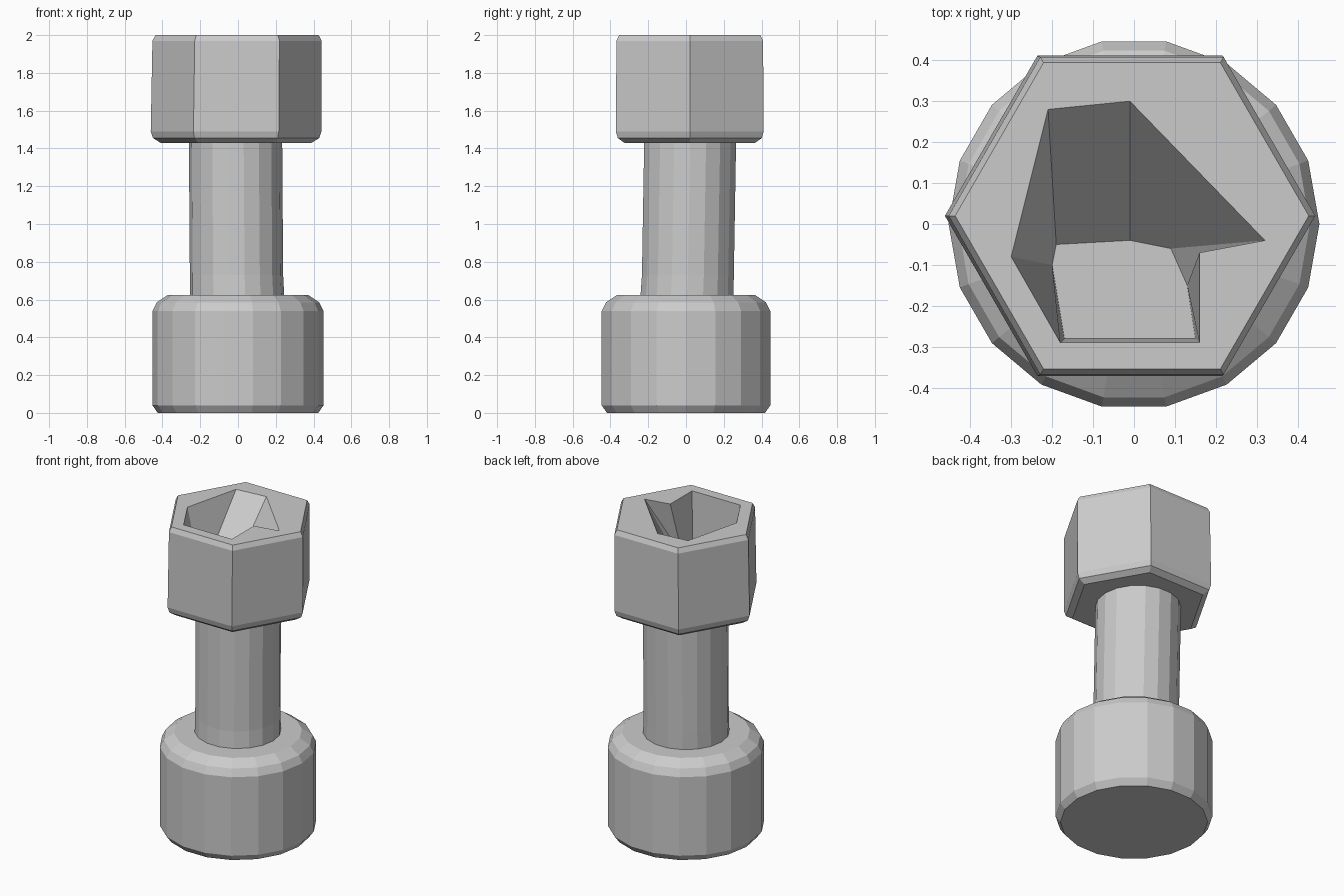
import bpy, bmesh
from math import cos, sin, pi

if "Cube" in bpy.data.objects:
    bpy.data.objects.remove(bpy.data.objects["Cube"])


def loft(name, rings):
    """Closed flat-shaded solid through rings of 3D points with equal counts."""
    bm = bmesh.new()
    loops = [[bm.verts.new(p) for p in ring] for ring in rings]
    n = len(loops[0])
    for a, b in zip(loops, loops[1:]):
        for i in range(n):
            j = (i + 1) % n
            bm.faces.new((a[i], a[j], b[j], b[i]))
    bm.faces.new(loops[0][::-1])
    bm.faces.new(loops[-1])
    bmesh.ops.recalc_face_normals(bm, faces=bm.faces)
    mesh = bpy.data.meshes.new(name)
    bm.to_mesh(mesh)
    bm.free()
    obj = bpy.data.objects.new(name, mesh)
    bpy.context.collection.objects.link(obj)
    return obj


def ring(sides, r, z, cx=0, cy=0, turn=0):
    return [(cx + r * cos(turn + 2 * pi * i / sides),
             cy + r * sin(turn + 2 * pi * i / sides), z) for i in range(sides)]


# Round foot with chamfered rims
loft("base", [ring(18, r, z) for r, z in
              [(0.425, 0.0), (0.453, 0.04), (0.453, 0.54), (0.43, 0.585), (0.37, 0.625)]])

# Slightly leaning shank with a small flare at the foot
loft("shank", [ring(18, r, z, cx, cy) for r, z, cx, cy in
               [(0.25, 0.615, -0.005, 0.005), (0.247, 0.73, -0.008, 0.01),
                (0.247, 1.44, -0.013, 0.022)]])

# Hexagonal head, points left and right
head = loft("hex_head", [ring(6, r, z, cx, 0.02) for r, z, cx in
                         [(0.40, 1.43, -0.01), (0.44, 1.455, -0.01), (0.452, 1.49, -0.01),
                          (0.448, 1.97, -0.005), (0.432, 2.0, -0.005)]])

# Irregular socket: steep front walls, sloping back walls
rim = [(-0.30, -0.08), (-0.21, 0.28), (-0.01, 0.30), (0.32, -0.04),
       (0.16, -0.07), (0.16, -0.29), (-0.18, -0.29)]
floor = [(-0.20, -0.10), (-0.19, -0.05), (-0.01, -0.04), (0.09, -0.06),
         (0.13, -0.15), (0.15, -0.28), (-0.17, -0.28)]
cutter = loft("socket_cutter", [[(x, y, z) for x, y in pts] for pts, z in
                                [(floor, 1.65), (rim, 2.0), (rim, 2.1)]])
cutter.hide_render = True
cutter.hide_set(True)
cut = head.modifiers.new("socket", "BOOLEAN")
cut.operation = "DIFFERENCE"
cut.solver = "EXACT"
cut.object = cutter
